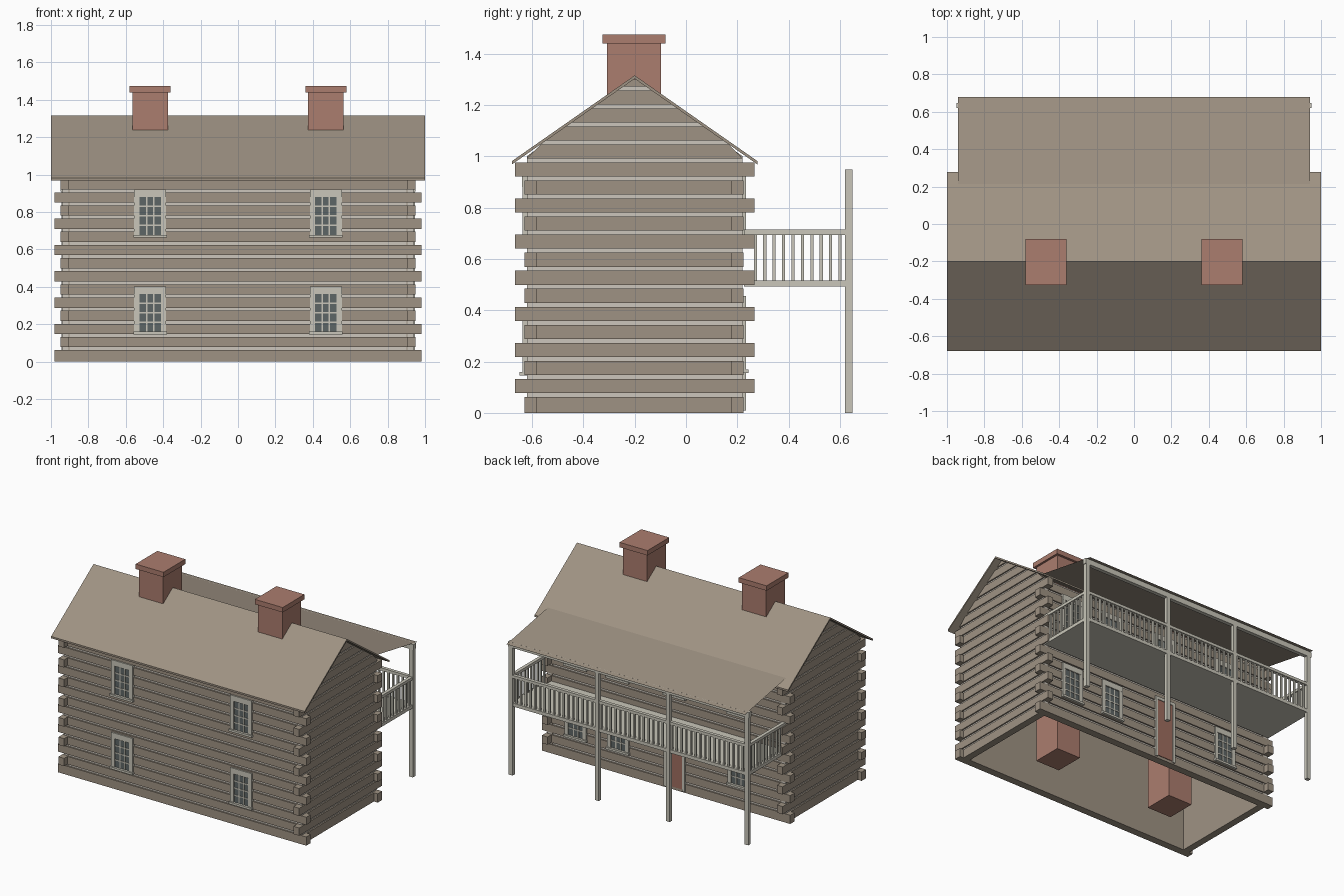
import bpy, bmesh

if "Cube" in bpy.data.objects:
    bpy.data.objects.remove(bpy.data.objects["Cube"])


def material(name, rgb):
    m = bpy.data.materials.new(name)
    m.diffuse_color = (*[(c / 255) ** 2.2 for c in rgb], 1)
    m.use_nodes = True
    m.node_tree.nodes["Principled BSDF"].inputs["Base Color"].default_value = m.diffuse_color
    return m


WOOD = material("weathered wood", (157, 145, 130))
CHINK = material("pale mortar", (203, 197, 187))
TRIM = material("off white trim", (200, 197, 184))
GLASS = material("dark glass", (94, 102, 102))
BRICK = material("red brick", (170, 124, 110))
DOOR = material("door red", (158, 110, 96))


def prisms(name, mat, parts):
    """Each part: x0, x1, bottom y0, y1, top y0, y1, z0, z1."""
    bm = bmesh.new()
    for x0, x1, a0, a1, b0, b1, z0, z1 in parts:
        ring = [(a0, z0), (a1, z0), (b1, z1), (b0, z1)]
        left = [bm.verts.new((x0, y, z)) for y, z in ring]
        right = [bm.verts.new((x1, y, z)) for y, z in ring]
        bm.faces.new(left)
        bm.faces.new(right[::-1])
        for i in range(4):
            j = (i + 1) % 4
            bm.faces.new((left[j], left[i], right[i], right[j]))
    bmesh.ops.recalc_face_normals(bm, faces=bm.faces)
    me = bpy.data.meshes.new(name)
    bm.to_mesh(me)
    bm.free()
    me.materials.append(mat)
    ob = bpy.data.objects.new(name, me)
    bpy.context.collection.objects.link(ob)
    return ob


def boxes(name, mat, parts):
    return prisms(name, mat, [(x0, x1, y0, y1, y0, y1, z0, z1)
                              for x0, x1, y0, y1, z0, z1 in parts])


MID, PITCH, ROWS = -0.2, 0.0703, 14     # ridge line y, log row height, rows to the eaves
LO, HI = 0.007, 0.062                   # log bottom and top inside a row
RIDGE, SLOPE = 1.302, 0.698             # underside of the roof


def half(z):
    return max(0.002, min(0.42, (RIDGE - z) / SLOPE))


def gable(x0, x1, z0, z1):
    a, b = half(z0), half(z1)
    return (x0, x1, MID - a, MID + a, MID - b, MID + b, z0, z1)


# Long wall logs: even rows run past the corners
long_logs, long_chinks = [], []
for y0, y1, c0, c1 in ((-0.63, -0.58, -0.619, -0.582), (0.175, 0.225, 0.178, 0.215)):
    for k in range(ROWS):
        x = 0.98 if k % 2 == 0 else 0.92
        long_logs.append((-x, x, y0, y1, k * PITCH + (LO if k else 0), k * PITCH + HI))
        z = (k + 1) * PITCH
        long_chinks.append((-0.94, 0.94, c0, c1, z - PITCH + HI, z + LO))
boxes("long_wall_logs", WOOD, long_logs)
boxes("long_wall_chinking", CHINK, long_chinks)

# Gable wall logs: odd rows run past the corners, then taper up to the ridge
end_logs, end_chinks = [], []
for x0, x1, c0, c1 in ((-0.95, -0.905, -0.94, -0.908), (0.905, 0.95, 0.908, 0.94)):
    for k in range(19):
        z0, z1 = k * PITCH + (LO if k else 0), min(k * PITCH + HI, 1.3)
        if k < ROWS:
            h = 0.467 if k % 2 else 0.41
            end_logs.append((x0, x1, MID - h, MID + h, MID - h, MID + h, z0, z1))
        else:
            end_logs.append(gable(x0, x1, z0, z1))
        if k:
            end_chinks.append(gable(c0, c1, k * PITCH - PITCH + HI, k * PITCH + LO))
prisms("gable_wall_logs", WOOD, end_logs)
prisms("gable_wall_chinking", CHINK, end_chinks)

# Plain inner faces of the walls, open underneath
lining = [(-0.9, 0.9, y, y + 0.006, y, y + 0.006, 0, 0.98) for y in (-0.582, 0.172)]
for x in (-0.906, 0.9):
    lining += [gable(x, x + 0.006, 0, 1.0), gable(x, x + 0.006, 1.0, 1.3)]
prisms("wall_lining", WOOD, lining)

# Main roof: two thin slopes meeting at the ridge
T = 0.013
roof = []
for s in (-1, 1):
    e, ze = MID + s * 0.478, RIDGE - SLOPE * 0.478
    roof.append((s, e, ze))
bm = bmesh.new()
profile = [(roof[0][1], roof[0][2]), (MID, RIDGE), (roof[1][1], roof[1][2]),
           (roof[1][1], roof[1][2] + T), (MID, RIDGE + T), (roof[0][1], roof[0][2] + T)]
ends = [[bm.verts.new((x, y, z)) for y, z in profile] for x in (-1, 1)]
for ring in ends:
    bm.faces.new((ring[0], ring[1], ring[4], ring[5]))
    bm.faces.new((ring[1], ring[2], ring[3], ring[4]))
for i in range(6):
    j = (i + 1) % 6
    bm.faces.new((ends[0][i], ends[0][j], ends[1][j], ends[1][i]))
bmesh.ops.recalc_face_normals(bm, faces=bm.faces)
me = bpy.data.meshes.new("main_roof")
bm.to_mesh(me)
bm.free()
me.materials.append(WOOD)
bpy.context.collection.objects.link(bpy.data.objects.new("main_roof", me))

# Porch roof: a single sheet leaning from the main roof to the posts
me = bpy.data.meshes.new("porch_roof")
me.from_pydata([(-0.94, 0.215, 1.026), (0.94, 0.215, 1.026),
                (0.94, 0.68, 0.942), (-0.94, 0.68, 0.942)], [], [(3, 2, 1, 0)])
me.flip_normals()
me.materials.append(WOOD)
bpy.context.collection.objects.link(bpy.data.objects.new("porch_roof", me))

# Chimneys with caps, standing on the ground inside the house
for side, cx in (("left", -0.47), ("right", 0.47)):
    boxes(side + "_chimney", BRICK, [(cx - 0.095, cx + 0.095, -0.308, -0.097, 0, 1.44),
                                     (cx - 0.11, cx + 0.11, -0.325, -0.08, 1.44, 1.475)])

# Windows: casing, three by four panes and a sill
trim, glass = [], []


def window(cx, z0, wall, d):
    def add(group, x0, x1, depth, a, b):
        y = sorted((wall - d * 0.012, wall + d * depth))
        group.append((cx + x0, cx + x1, y[0], y[1], z0 + a, z0 + b))
    add(glass, -0.06, 0.06, 0.001, 0.012, 0.225)
    for s in (-1, 1):
        x = sorted((s * 0.057, s * 0.085))
        add(trim, x[0], x[1], 0.008, 0.01, 0.22)
        add(trim, s * 0.019 - 0.004, s * 0.019 + 0.004, 0.004, 0.01, 0.22)
    add(trim, -0.085, 0.085, 0.009, 0.218, 0.258)
    add(trim, -0.09, 0.09, 0.018, 0, 0.015)
    for i in (1, 2, 3):
        z = 0.015 + i * 0.051
        add(trim, -0.057, 0.057, 0.004, z - 0.004, z + 0.004)


for cx in (-0.47, 0.47):
    for z in (0.145, 0.663):
        window(cx, z, -0.63, -1)
for cx in (0.71, 0.375, -0.575):
    window(cx, 0.155, 0.225, 1)
for cx in (0.71, 0.375, -0.07, -0.575):
    window(cx, 0.663, 0.225, 1)
boxes("window_frames", TRIM, trim)
boxes("window_glass", GLASS, glass)

# Back door with its casing
boxes("back_door", DOOR, [(-0.135, -0.005, 0.215, 0.229, 0.02, 0.435)])
boxes("door_casing", TRIM, [(-0.152, -0.133, 0.215, 0.234, 0.01, 0.455),
                            (-0.007, 0.012, 0.215, 0.234, 0.01, 0.455),
                            (-0.133, -0.007, 0.215, 0.234, 0.433, 0.455)])

# Porch posts, header beam, balcony deck and rails
Y0, Y1 = 0.62, 0.648
boxes("porch_posts", TRIM, [(x - 0.015, x + 0.015, Y0, Y1, 0, 0.912)
                            for x in (-0.93, -0.31, 0.25, 0.93)])
prisms("header_beam", TRIM, [(-0.95, 0.95, Y0, Y1, Y0, Y1, 0.91, 0.948)])
boxes("balcony_deck", TRIM, [(-0.942, 0.942, 0.226, 0.645, 0.492, 0.516)])
rails = [(-0.93, 0.93, Y0 + 0.002, Y1 - 0.002, 0.694, 0.714)]
rails += [(x - 0.012, x + 0.012, 0.226, Y0 + 0.005, 0.694, 0.714) for x in (-0.93, 0.93)]
boxes("hand_rails", TRIM, rails)

# Balusters along the long side and both ends
B = 0.006
balusters = [(x - B, x + B, 0.634 - B, 0.634 + B, 0.514, 0.696)
             for x in (-0.893 + 0.0372 * i for i in range(49))]
balusters += [(x - B, x + B, y - B, y + B, 0.514, 0.696)
              for x in (-0.93, 0.93) for y in (0.27 + 0.0367 * i for i in range(10))]
boxes("balusters", TRIM, balusters)
